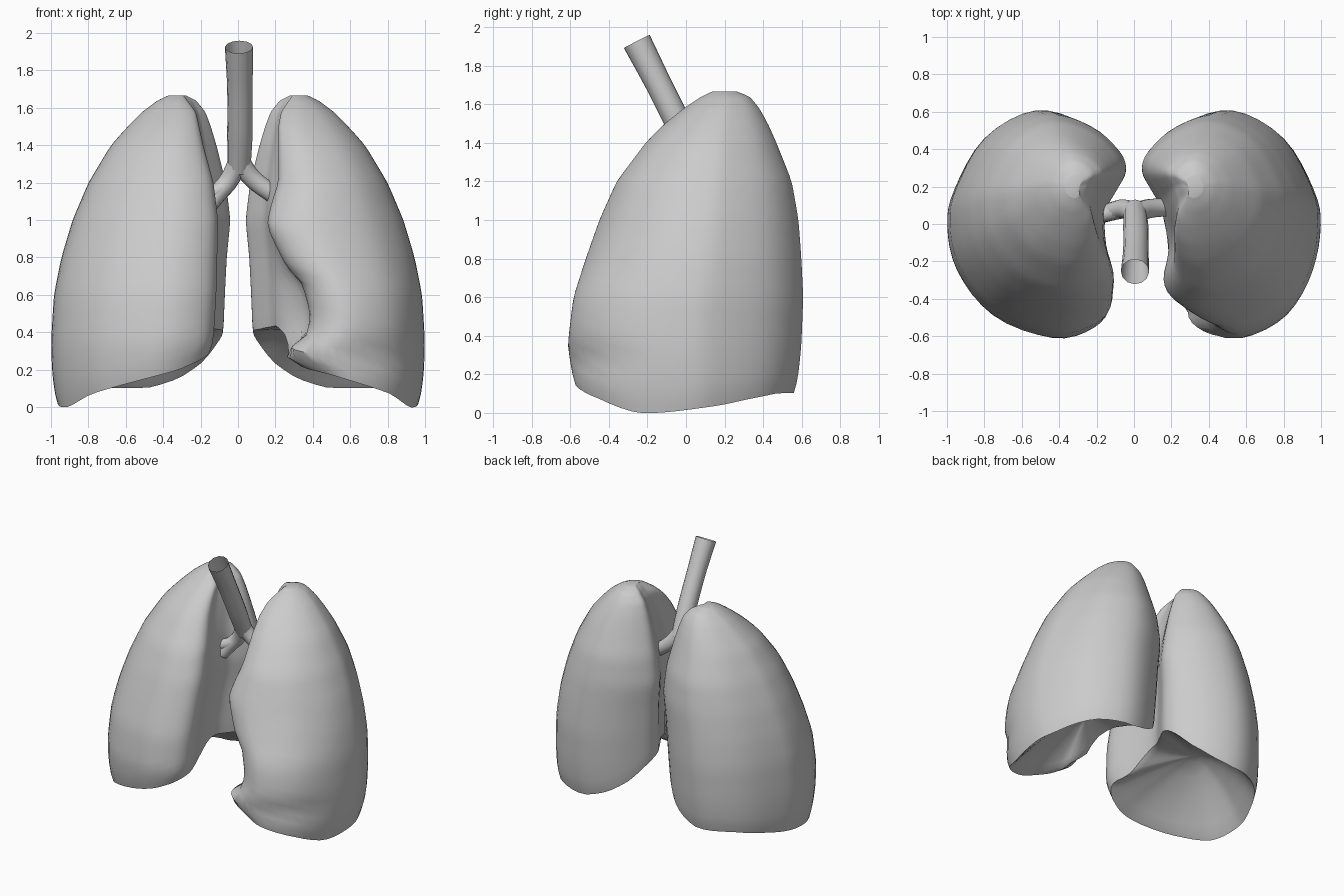
import bpy, bmesh, math
from mathutils import Vector
from mathutils.geometry import interpolate_bezier

if "Cube" in bpy.data.objects:
    bpy.data.objects.remove(bpy.data.objects["Cube"])


def lerp(a, b, t):
    return a + (b - a) * t


def sstep(a, b, x):
    t = min(max((x - a) / (b - a), 0), 1)
    return t * t * (3 - 2 * t)


def table(rows, x):
    # piecewise-linear lookup of the columns after the first
    if x <= rows[0][0]:
        return rows[0][1:]
    for p, q in zip(rows, rows[1:]):
        if x <= q[0]:
            t = (x - p[0]) / (q[0] - p[0])
            return tuple(lerp(a, b, t) for a, b in zip(p[1:], q[1:]))
    return rows[-1][1:]


def closed_curve(pts, steps):
    # Catmull-Rom through the outline points
    out, n = [], len(pts)
    P = [Vector((*p, 0)) for p in pts]
    for i in range(n):
        a, b, c, d = (P[(i + k) % n] for k in (-1, 0, 1, 2))
        out += interpolate_bezier(b, b + (c - a) / 6, c - (d - b) / 6, c, steps + 1)[:-1]
    return out


# height: medial edge, lateral edge, front y, back y
SIZE = [(0, .095, .965, -.55, .54), (.1, .095, .985, -.57, .565), (.2, .09, .995, -.59, .585),
        (.35, .08, 1, -.615, .60), (.6, .07, .985, -.585, .61), (.8, .06, .945, -.52, .60),
        (1, .04, .885, -.45, .585), (1.2, .065, .80, -.36, .55), (1.4, .115, .68, -.21, .47),
        (1.5, .145, .59, -.11, .425), (1.58, .175, .51, -.01, .38), (1.64, .225, .43, .08, .33),
        (1.667, .28, .37, .14, .26)]
# height: front inner edge (the second lung has the heart notch)
EDGE_PLAIN = [(.2, .18), (.35, .13), (.6, .115), (1, .105), (1.2, .13), (1.4, .185), (1.58, .225), (1.665, .29)]
EDGE_NOTCH = [(.17, .40), (.22, .33), (.27, .24), (.31, .25), (.37, .37), (.5, .385), (.67, .34),
              (.74, .26), (.97, .15), (1.1, .18), (1.2, .215), (1.5, .215), (1.58, .23), (1.665, .29)]
# kidney-shaped cross-section: across 0..1, depth -1..1
OUTLINE = [(0, .42), (.04, .62), (.22, .88), (.50, 1), (.79, .76), (.96, .31), (1, 0), (.945, -.40),
           (.74, -.80), (.40, -1), (.17, -.91), (.08, -.70), (.13, -.35), (.13, 0), (.06, .22)]
# lower rim height along the front and the back
RIM_FRONT = [(.05, .36), (.12, .31), (.2, .24), (.3, .19), (.65, .10), (.8, .06), (.94, -.015)]
RIM_BACK = [(.08, .37), (.18, .23), (.31, .14), (.47, .09), (.75, .09), (.95, .05)]
TOP = 1.667
RINGS = 40


def lung(name, side, edge):
    prof = closed_curve(OUTLINE, 4)

    def place(s, t, z):
        u0, u1, y0, y1 = table(SIZE, z)
        u = lerp(u0, u1, s)
        w = sstep(.0, .55, -t)
        u += w * (table(edge, z)[0] - lerp(u0, u1, .08)) * (1 - s) / .92
        return u, (y0 + y1) / 2 + t * (y1 - y0) / 2

    def rim(s, t):
        u, y = place(s, t, .25)
        z = lerp(table(RIM_FRONT, u)[0], table(RIM_BACK, u)[0], sstep(-.25, .5, y))
        return z + .2 * math.exp(-((y + .02) / .22) ** 2) * (1 - sstep(.2, .5, u))

    bm = bmesh.new()
    rings = []
    rims = [rim(p.x, p.y) for p in prof]
    # concave underside, from the dome centre out to the rim, steeper at the back
    for r in (.92, .7, .5, .3, .15, .06):
        ring = []
        for p, zb in zip(prof, rims):
            u, y = place(p.x, p.y, zb)
            power = lerp(1.3, 2.2, sstep(-.5, .5, y))
            z = lerp(zb, .42, 1 - (1 - r) ** power)
            ring.append(bm.verts.new((side * lerp(u, .5, r), lerp(y, .08, r), z)))
        rings.append(ring)
    # outer wall
    for k in range(RINGS):
        f = math.sin(k / (RINGS - 1) * math.pi / 2)
        ring = []
        for p, zb in zip(prof, rims):
            z = lerp(zb, TOP, f)
            u, y = place(p.x, p.y, z)
            ring.append(bm.verts.new((side * u, y, z)))
        rings.append(ring)
    n = len(prof)
    for a, b in zip(rings, rings[1:]):
        for i in range(n):
            j = (i + 1) % n
            bm.faces.new((a[i], a[j], b[j], b[i]))
    bm.faces.new(rings[0])
    bm.faces.new(rings[-1])
    bmesh.ops.recalc_face_normals(bm, faces=bm.faces)
    me = bpy.data.meshes.new(name)
    bm.to_mesh(me)
    bm.free()
    ob = bpy.data.objects.new(name, me)
    bpy.context.collection.objects.link(ob)
    sm = ob.modifiers.new("soften", 'SMOOTH')
    sm.factor, sm.iterations = .5, 2
    bpy.context.view_layer.objects.active = ob
    ob.select_set(True)
    bpy.ops.object.shade_smooth_by_angle(angle=math.radians(60))
    ob.select_set(False)


def tube(name, pts):
    # open pipe along x, y, z, radius points
    cu = bpy.data.curves.new(name, 'CURVE')
    cu.dimensions = '3D'
    cu.bevel_depth = 1
    cu.bevel_resolution = 4
    cu.resolution_u = 5
    sp = cu.splines.new('BEZIER')
    sp.bezier_points.add(len(pts) - 1)
    for b, (x, y, z, r) in zip(sp.bezier_points, pts):
        b.co, b.radius = (x, y, z), r
        b.handle_left_type = b.handle_right_type = 'AUTO'
    ob = bpy.data.objects.new(name, cu)
    bpy.context.collection.objects.link(ob)


lung("right_lung", -1, EDGE_PLAIN)
lung("left_lung", 1, EDGE_NOTCH)

# windpipe and its branches
tube("trachea", [(.005, -.255, 1.925, .075), (.01, -.145, 1.71, .068), (.01, -.02, 1.46, .068),
                 (.005, .075, 1.27, .062)])
tube("left_bronchus", [(0, .05, 1.33, .055), (.07, .08, 1.23, .052), (.17, .09, 1.15, .05),
                       (.26, .10, 1.09, .045)])
tube("right_bronchus", [(.01, .05, 1.33, .055), (-.05, .08, 1.21, .052), (-.11, .07, 1.14, .05),
                        (-.17, .05, 1.06, .045)])
tube("right_bronchus_branch", [(-.07, .075, 1.18, .045), (-.12, .06, 1.15, .042), (-.17, .05, 1.13, .04)])
